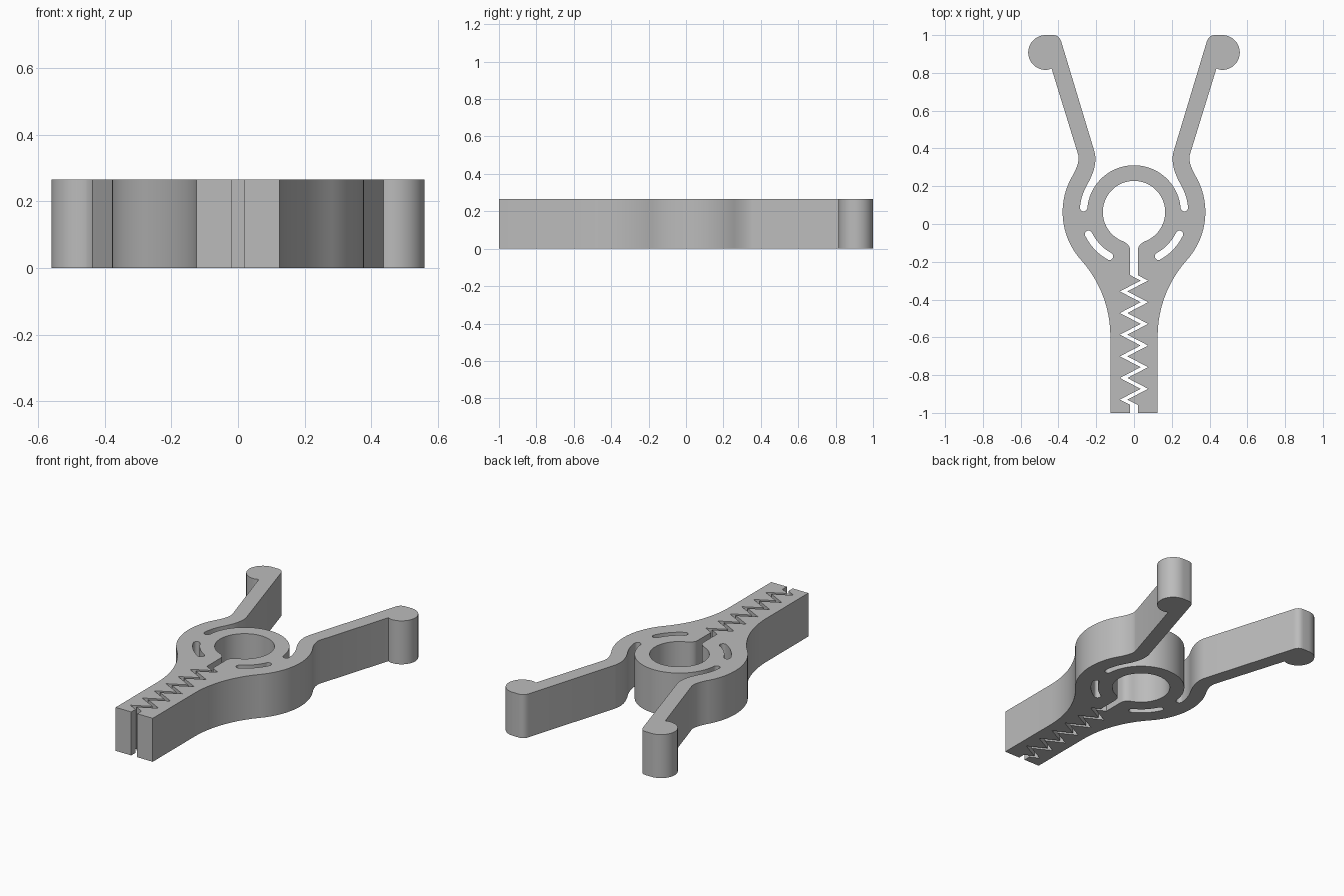
import bpy
import bmesh
from math import cos, sin, radians, ceil
from mathutils import Vector

if "Cube" in bpy.data.objects:
    bpy.data.objects.remove(bpy.data.objects["Cube"])

HEIGHT = 0.265
HUB = (0, 0.063)
BORE, RING, SLOT, BODY = 0.165, 0.248, 0.287, 0.378   # radii around the hub
MID, CAP = (RING + SLOT) / 2, (SLOT - RING) / 2       # slot centreline and half width


def arc(centre, r, a0, a1):
    """Points on an arc, angles in degrees."""
    n = max(8, ceil(abs(a1 - a0) / 4))
    angles = [radians(a0 + (a1 - a0) * i / n) for i in range(n + 1)]
    return [(centre[0] + r * cos(a), centre[1] + r * sin(a)) for a in angles]


def bend(p0, c, p1, n=10):
    """Quadratic curve from p0 to p1 pulled towards c."""
    p0, c, p1 = Vector(p0), Vector(c), Vector(p1)
    return [tuple(p0 * (1 - t) ** 2 + c * 2 * t * (1 - t) + p1 * t * t)
            for t in (i / n for i in range(n + 1))]


def mirror(points):
    return [(-x, y) for x, y in reversed(points)]


def slot_cap(angle, start):
    """Half-round end of a slot that follows the hub."""
    centre = arc(HUB, MID, angle, angle)[0]
    return arc(centre, CAP, start, start - 180)


# Outside of the left half: jaw, body, handle, knob, handle slot, hub ring
flare = 0.607
left_half = [(0.125, -1)]
left_half += arc((0.125 + flare, -0.596), flare, 180, 138)
left_half += arc(HUB, BODY, -41, 30)
left_half += bend((0.322, 0.261), (0.287, 0.325), (0.295, 0.365))
left_half += [(0.437, 0.825)]
left_half += arc((0.468, 0.908), 0.092, -100, 90)
left_half += bend((0.43, 1), (0.395, 1), (0.385, 0.965), 6)
left_half += bend((0.21, 0.385), (0.188, 0.312), (0.249, 0.206))
left_half += arc(HUB, SLOT, 28, 7)
left_half += slot_cap(5, 5)
left_half += arc(HUB, RING, 7, 90)

# Zigzag gap between the jaws, both edges running towards the bore
GAP, TEETH, PITCH = 0.02, 12, 0.0573


def jaw_edge(side):
    teeth = [((0.055 if i % 2 == 0 else -0.055) + side * GAP, -0.2995 - i * PITCH)
             for i in range(TEETH)]
    edge = [(side * GAP, -0.14), (side * GAP, -0.271)] + teeth
    return edge + [(side * GAP, -0.958), (side * GAP, -1)]


lip = bend((GAP, -0.14), (GAP, -0.108), (0.062, -0.09), 6)[1:]
bore = mirror(lip) + arc(HUB, BORE, 246, -66)
gap = list(reversed(jaw_edge(-1)))
gap += [(-x, y) for x, y in lip] + arc(HUB, BORE, 244, -64)
gap += list(reversed(lip)) + jaw_edge(1)
outline = left_half + mirror(left_half)[1:] + gap

# Curved relief slots through the body
relief = arc(HUB, SLOT, -61, -26) + slot_cap(-26, -26)[1:]
relief = arc(HUB, SLOT, -61, -26)
relief += [p for p in arc(arc(HUB, MID, -26, -26)[0], CAP, -26, 154)][1:]
relief += arc(HUB, RING, -26, -61)[1:]
relief += arc(arc(HUB, MID, -61, -61)[0], CAP, 119, 299)[1:-1]

# Fill the profile and extrude it
bm = bmesh.new()
for loop in (outline, relief, mirror(relief)):
    verts = [bm.verts.new((x, y, 0)) for x, y in loop]
    for a, b in zip(verts, verts[1:] + verts[:1]):
        bm.edges.new((a, b))
bmesh.ops.remove_doubles(bm, verts=bm.verts, dist=0.0005)
bmesh.ops.triangle_fill(bm, use_beauty=True, edges=bm.edges[:], normal=(0, 0, 1))
top = bmesh.ops.extrude_face_region(bm, geom=bm.faces[:], use_keep_orig=True)
bmesh.ops.translate(bm, vec=(0, 0, HEIGHT),
                    verts=[g for g in top["geom"] if isinstance(g, bmesh.types.BMVert)])
bmesh.ops.recalc_face_normals(bm, faces=bm.faces)

mesh = bpy.data.meshes.new("clip_body")
bm.to_mesh(mesh)
bm.free()
clip = bpy.data.objects.new("clip_body", mesh)
bpy.context.collection.objects.link(clip)

# Plain grey plastic
grey = bpy.data.materials.new("grey_plastic")
grey.use_nodes = True
colour = (0.5, 0.5, 0.5, 1)
grey.diffuse_color = colour
grey.node_tree.nodes["Principled BSDF"].inputs["Base Color"].default_value = colour
mesh.materials.append(grey)

bpy.ops.object.select_all(action="DESELECT")
clip.select_set(True)
bpy.context.view_layer.objects.active = clip
bpy.ops.object.shade_smooth_by_angle(angle=radians(30))
